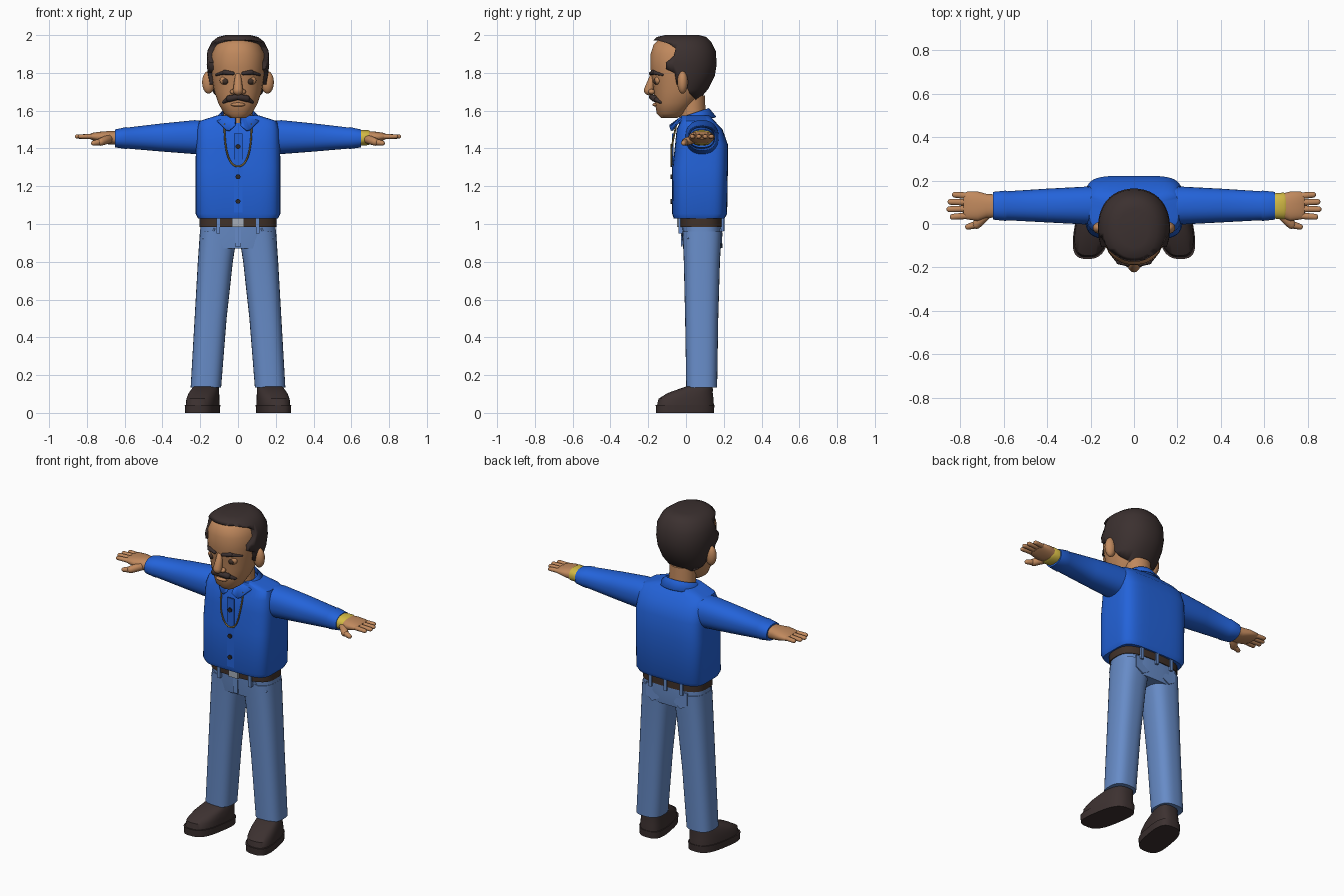
import bpy, bmesh, math
from mathutils import Vector

if "Cube" in bpy.data.objects:
    bpy.data.objects.remove(bpy.data.objects["Cube"])


def material(name, r, g, b):
    m = bpy.data.materials.new(name)
    m.use_nodes = True
    m.diffuse_color = (r, g, b, 1)
    m.node_tree.nodes["Principled BSDF"].inputs["Base Color"].default_value = (r, g, b, 1)
    return m


SKIN = material("brown skin", .53, .25, .11)
HAIR = material("dark hair", .044, .03, .029)
SHIRT = material("blue cloth", .017, .125, .70)
JEANS = material("denim", .135, .26, .57)
SHOE = material("shoe leather", .046, .031, .030)
BELT = material("belt leather", .052, .031, .022)
STEEL = material("buckle steel", .38, .42, .48)
GOLD = material("yellow gold", .66, .50, .06)
CHAIN = material("old gold", .30, .21, .06)
BUTTON = material("button black", .025, .02, .02)


def finish(name, bm, mat, angle=40):
    bmesh.ops.recalc_face_normals(bm, faces=bm.faces)
    me = bpy.data.meshes.new(name)
    bm.to_mesh(me)
    bm.free()
    me.materials.append(mat)
    ob = bpy.data.objects.new(name, me)
    bpy.context.collection.objects.link(ob)
    bpy.ops.object.select_all(action='DESELECT')
    ob.select_set(True)
    bpy.context.view_layer.objects.active = ob
    bpy.ops.object.shade_smooth_by_angle(angle=math.radians(angle))
    return ob


def loft(name, mat, rings, power=2, place=lambda u, v, w: (u, v, w), n=32):
    """Rounded sections (w, centre u, centre v, radius u, radius v), joined and capped."""
    bm = bmesh.new()
    loops = []
    for w, cu, cv, ru, rv in rings:
        loop = []
        for i in range(n):
            a = math.tau * (i + .5) / n
            c, s = math.cos(a), math.sin(a)
            u = cu + ru * math.copysign(abs(c) ** (2 / power), c)
            v = cv + rv * math.copysign(abs(s) ** (2 / power), s)
            loop.append(bm.verts.new(place(u, v, w)))
        loops.append(loop)
    for a, b in zip(loops, loops[1:]):
        for i in range(n):
            j = (i + 1) % n
            bm.faces.new((a[i], a[j], b[j], b[i]))
    bm.faces.new(loops[0])
    bm.faces.new(loops[-1])
    return finish(name, bm, mat)


def strand(name, mat, points, flat=1, seg=12):
    """Tapered round-ended tube through (position, radius) points."""
    bm = bmesh.new()
    for (p, r), (q, t) in zip(points, points[1:]):
        p, q = Vector(p), Vector(q)
        turn = (q - p).to_track_quat('Z', 'Y')
        for v in bmesh.ops.create_uvsphere(bm, u_segments=seg, v_segments=8, radius=1)["verts"]:
            end, rad = (q, t) if v.co.z > -.01 else (p, r)
            off = turn @ (v.co * rad)
            off.z *= flat
            v.co = end + off
    return finish(name, bm, mat, 60)


def ball(name, mat, centre, size):
    bm = bmesh.new()
    for v in bmesh.ops.create_uvsphere(bm, u_segments=20, v_segments=12, radius=1)["verts"]:
        v.co = Vector(centre) + v.co * Vector(size)
    return finish(name, bm, mat, 60)


def box(name, mat, centre, size):
    bm = bmesh.new()
    for v in bmesh.ops.create_cube(bm, size=1)["verts"]:
        v.co = Vector(centre) + v.co * Vector(size)
    return finish(name, bm, mat)


def prism(name, mat, points, w0, w1, place):
    bm = bmesh.new()
    lo = [bm.verts.new(place(u, v, w0)) for u, v in points]
    hi = [bm.verts.new(place(u, v, w1)) for u, v in points]
    bm.faces.new(lo)
    bm.faces.new(hi)
    for i in range(len(lo)):
        bm.faces.new((lo[i - 1], lo[i], hi[i], hi[i - 1]))
    return finish(name, bm, mat)


# Head as horizontal sections: height, front, back, half width
skull = [(1.56, -.13, -.05, .04), (1.585, -.155, 0, .075), (1.64, -.165, .05, .105),
         (1.70, -.17, .10, .125), (1.77, -.18, .135, .138), (1.83, -.19, .145, .145),
         (1.90, -.188, .14, .142), (1.95, -.172, .115, .118), (1.975, -.145, .09, .085),
         (1.985, -.10, .05, .045)]
loft("head", SKIN, [(z, 0, (f + b) / 2, w, (b - f) / 2) for z, f, b, w in skull], 2.2)
loft("neck", SKIN, [(1.46, 0, .04, .08, .07), (1.68, 0, .03, .075, .07)])

# Hair: larger shell with the hairline cut away sideways
hair = loft("hair", HAIR, [(z + .015, 0, (f + b) / 2 + .004, w + .021, (b - f) / 2 + .014)
                           for z, f, b, w in skull[2:]], 2.2, n=40)
hairline = [(-.4, 1.975), (-.15, 1.972), (-.09, 1.955), (-.055, 1.93), (-.065, 1.89), (-.105, 1.855),
            (-.105, 1.82), (-.06, 1.80), (-.05, 1.74), (.0, 1.73), (.02, 1.69), (.05, 1.66),
            (.06, 1.5), (-.4, 1.5)]
cutter = prism("hair_cutter", HAIR, hairline, -.4, .4, lambda u, v, w: (w, u, v))
cut = hair.modifiers.new("hairline", 'BOOLEAN')
cut.operation, cut.solver, cut.object = 'DIFFERENCE', 'EXACT', cutter
bpy.context.view_layer.objects.active = hair
bpy.ops.object.modifier_apply(modifier=cut.name)
bpy.data.objects.remove(cutter)

# Face
strand("nose", SKIN, [((0, -.175, 1.785), .016), ((0, -.196, 1.708), .027)])
ball("lower_lip", SKIN, (0, -.158, 1.632), (.038, .02, .011))
for s, side in ((1, "left"), (-1, "right")):
    ball(side + "_nostril", SKIN, (s * .024, -.182, 1.70), (.018, .018, .014))
    ball(side + "_eyelid", SKIN, (s * .066, -.148, 1.76), (.031, .018, .024))
    ball(side + "_eye", BELT, (s * .066, -.155, 1.755), (.019, .018, .018))
    ball(side + "_ear", SKIN, (s * .156, -.018, 1.75), (.034, .028, .06))
    strand(side + "_eyebrow", HAIR, [((s * .028, -.186, 1.797), .010), ((s * .07, -.173, 1.803), .013),
                                     ((s * .115, -.125, 1.79), .006)])
    strand(side + "_moustache", HAIR, [((s * .004, -.180, 1.672), .016), ((s * .045, -.166, 1.664), .018),
                                       ((s * .077, -.135, 1.645), .008)])

# Shirt
loft("shirt_body", SHIRT, [(1.03, 0, .07, .212, .135), (1.055, 0, .072, .225, .146),
                           (1.30, 0, .075, .225, .147), (1.42, 0, .082, .223, .140),
                           (1.50, 0, .072, .218, .122), (1.545, 0, .062, .205, .09),
                           (1.575, 0, .05, .11, .075)], 4.5, n=40)
box("shirt_placket", SHIRT, (.002, -.071, 1.27), (.045, .008, .42))
for z in (1.41, 1.25, 1.12):
    loft("shirt_button", BUTTON, [(-.083, 0, z, .013, .013), (-.07, 0, z, .013, .013)],
         place=lambda u, v, w: (u, w, v), n=10)

# Collar: folded band, open at the front, with pointed flaps
bm = bmesh.new()
rows, steps = [], 48
for i in range(steps + 1):
    a = math.radians(-82 + 344 * i / steps)
    c, s = math.cos(a), math.sin(a)
    point = max(0, 1 - abs(abs(c) - .42) / .4) if s < 0 else 0
    rows.append([bm.verts.new(p) for p in (
        (.085 * c, .045 + .075 * s, 1.54 + .02 * s),
        (.09 * c, .042 + .08 * s, 1.588 + .026 * s),
        (.13 * c, .035 + .125 * s, 1.553 + .015 * s - .048 * point))])
for a, b in zip(rows, rows[1:]):
    for k in range(2):
        bm.faces.new((a[k], b[k], b[k + 1], a[k + 1]))
collar = finish("shirt_collar", bm, SHIRT)
collar.modifiers.new("thickness", 'SOLIDIFY').thickness = .008

# Neck chain
curve = bpy.data.curves.new("neck_chain", 'CURVE')
curve.dimensions, curve.bevel_depth, curve.bevel_resolution = '3D', .0045, 2
line = curve.splines.new('POLY')
line.points.add(28)
for i, p in enumerate(line.points):
    t = i / 14 - 1
    z = 1.305 + .225 * abs(t) ** 2.2
    p.co = (.072 * math.sin(t * 1.57), -.077 + max(0, z - 1.40) * .2, z, 1)
curve.materials.append(CHAIN)
bpy.context.collection.objects.link(bpy.data.objects.new("neck_chain", curve))

# Arms and hands
for s, side in ((1, "left"), (-1, "right")):
    def along(u, v, w, s=s):
        return (s * w, u, v)
    loft(side + "_sleeve", SHIRT, [(.15, .085, 1.46, .09, .085), (.23, .085, 1.46, .087, .09),
                                   (.40, .085, 1.458, .078, .075), (.585, .084, 1.455, .067, .056),
                                   (.592, .084, 1.455, .070, .058), (.65, .084, 1.453, .064, .048)],
         2.3, along)
    loft(side + "_palm", SKIN, [(.62, .083, 1.455, .052, .036), (.68, .083, 1.456, .056, .036),
                                (.72, .082, 1.460, .068, .030), (.77, .085, 1.463, .064, .020),
                                (.785, .085, 1.463, .055, .012)], 2.4, along)
    for y, tip in ((.033, .835), (.068, .85), (.102, .845), (.135, .825)):
        strand(side + "_finger", SKIN, [((s * .74, .083 + (y - .083) * .85, 1.463), .018),
                                        ((s * tip, y, 1.463), .0135)], .85)
    strand(side + "_thumb", SKIN, [((s * .69, .035, 1.448), .026), ((s * .725, -.002, 1.435), .021),
                                   ((s * .765, -.013, 1.428), .013)])
loft("bracelet", GOLD, [(.64, .083, 1.456, .058, .041), (.69, .083, 1.457, .062, .040),
                        (.70, .083, 1.457, .056, .034)], 2.4, lambda u, v, w: (w, u, v))

# Trousers
loft("trouser_seat", JEANS, [(.87, 0, .085, .203, .10), (.94, 0, .085, .203, .108),
                             (1.04, 0, .08, .195, .108)], 3)
loft("belt", BELT, [(.985, 0, .08, .204, .116), (1.035, 0, .08, .204, .116)], 3)
box("belt_buckle", STEEL, (0, -.038, 1.008), (.062, .02, .048))
box("trouser_fly", JEANS, (.0, -.022, .93), (.03, .008, .10))
box("back_belt_loop", JEANS, (0, .196, 1.0), (.018, .016, .075))
pocket = [(-.045, .975), (.045, .975), (.045, .90), (0, .872), (-.045, .90)]
for s, side in ((1, "left"), (-1, "right")):
    loft(side + "_trouser_leg", JEANS, [(.135, s * .17, .083, .081, .082), (.50, s * .145, .083, .085, .088),
                                        (.80, s * .12, .084, .093, .096), (.96, s * .102, .085, .100, .104)],
         2.7)
    prism(side + "_back_pocket", JEANS, pocket, .184, .193,
          lambda u, v, w, s=s: (u + s * .095, w - abs(u) * .1, v))
    strand(side + "_pocket_hem", JEANS, [((s * .125, -.014, .975), .005), ((s * .14, -.008, .94), .005),
                                         ((s * .185, .012, .925), .005)], seg=8)
    for y, z in ((-.028, .99), (.188, 1.0)):
        box(side + "_belt_loop", JEANS, (s * .105, y, z), (.018, .022, .08))

    # Shoes, toes turned out
    def splay(u, v, w, s=s):
        return (s * (u - .17 * v), v, w)
    loft(side + "_sole", SHOE, [(0, .187, -.005, .083, .153), (.042, .187, -.005, .085, .156)], 3, splay)
    loft(side + "_shoe", SHOE, [(.04, .187, -.003, .081, .151), (.075, .186, .0, .080, .146),
                                (.105, .184, .022, .075, .120), (.128, .182, .054, .068, .088),
                                (.148, .180, .082, .060, .058)], 2.7, splay)
